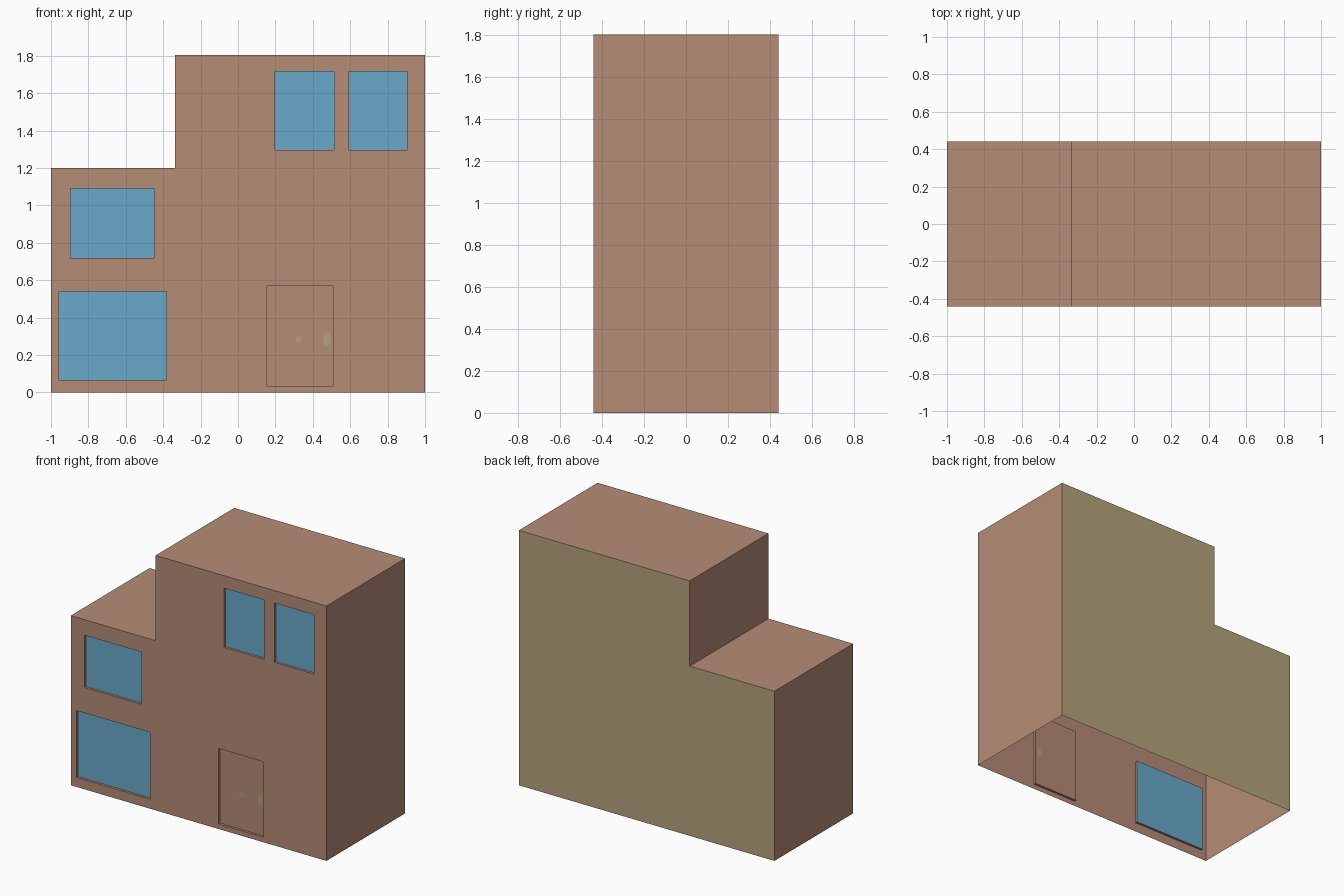
import bpy, bmesh, math

if "Cube" in bpy.data.objects:
    bpy.data.objects.remove(bpy.data.objects["Cube"])

DEPTH = 0.44      # half the house depth
FRONT = -DEPTH
RECESS = 0.017    # how far windows and door sit back


def material(name, rgb):
    m = bpy.data.materials.new(name)
    m.diffuse_color = (*[(c / 255 / 12.92 if c < 11 else ((c / 255 + 0.055) / 1.055) ** 2.4) for c in rgb], 1)
    m.use_nodes = True
    m.node_tree.nodes["Principled BSDF"].inputs["Base Color"].default_value = m.diffuse_color
    return m


BROWN = material("clay brown", (182, 140, 118))
KHAKI = material("khaki", (182, 164, 124))
BLUE = material("window blue", (106, 170, 202))


def rect(x0, x1, z0, z1):
    return [(x0, z0), (x1, z0), (x1, z1), (x0, z1)]


def oval(x, z, rx, rz, n=8):
    return [(x + rx * math.cos(math.tau * (i + .5) / n),
             z + rz * math.sin(math.tau * (i + .5) / n)) for i in range(n)]


def ring(bm, pts, y):
    return [bm.verts.new((x, y, z)) for x, z in pts]


def loop_edges(bm, vs):
    return [bm.edges.new((vs[i - 1], vs[i])) for i in range(len(vs))]


def fill(bm, loops):
    # flat panel with holes, facing the front
    edges = [e for vs in loops for e in loop_edges(bm, vs)]
    bmesh.ops.triangle_fill(bm, edges=edges, use_beauty=True, normal=(0, -1, 0))
    for f in bm.faces:
        f.normal_update()
        if f.normal.y > 0:
            f.normal_flip()


def finish(bm, name, *mats):
    me = bpy.data.meshes.new(name)
    bm.to_mesh(me)
    bm.free()
    for m in mats:
        me.materials.append(m)
    ob = bpy.data.objects.new(name, me)
    bpy.context.collection.objects.link(ob)


def panel(name, pts, y, mat):
    bm = bmesh.new()
    bm.faces.new(ring(bm, pts, y))
    finish(bm, name, mat)


outline = [(-1, 0), (1, 0), (1, 1.803), (-0.337, 1.803), (-0.337, 1.2), (-1, 1.2)]
windows = {
    "lower_left_window": rect(-0.956, -0.382, 0.067, 0.54),
    "middle_left_window": rect(-0.895, -0.449, 0.72, 1.09),
    "upper_window_inner": rect(0.198, 0.513, 1.295, 1.715),
    "upper_window_outer": rect(0.593, 0.903, 1.295, 1.715),
}
door = rect(0.155, 0.508, 0.035, 0.569)
openings = list(windows.values()) + [door]

# stepped shell, open underneath, with recessed openings in the front
bm = bmesh.new()
front = ring(bm, outline, FRONT)
holes = [ring(bm, p, FRONT) for p in openings]
fill(bm, [front] + holes)
back = ring(bm, outline, DEPTH)
for i in range(1, len(outline)):
    j = (i + 1) % len(outline)
    bm.faces.new((front[j], front[i], back[i], back[j]))
bm.faces.new(back[::-1]).material_index = 1
for pts, hole in zip(openings, holes):
    inner = ring(bm, pts, FRONT + RECESS)
    for i in range(4):
        j = (i + 1) % 4
        bm.faces.new((hole[i], hole[j], inner[j], inner[i]))
finish(bm, "house_walls", BROWN, KHAKI)

# window panes
for name, pts in windows.items():
    panel(name, pts, FRONT + RECESS, BLUE)

# door with the handle set into it and a small plate on its face
handle = oval(0.474, 0.285, 0.021, 0.037)
bm = bmesh.new()
fill(bm, [ring(bm, door, FRONT + RECESS), ring(bm, handle, FRONT + RECESS)])
finish(bm, "door", BROWN)
panel("door_handle", handle, FRONT + RECESS, KHAKI)
panel("door_plate", oval(0.325, 0.283, 0.016, 0.018), FRONT + RECESS - 0.003, KHAKI)
